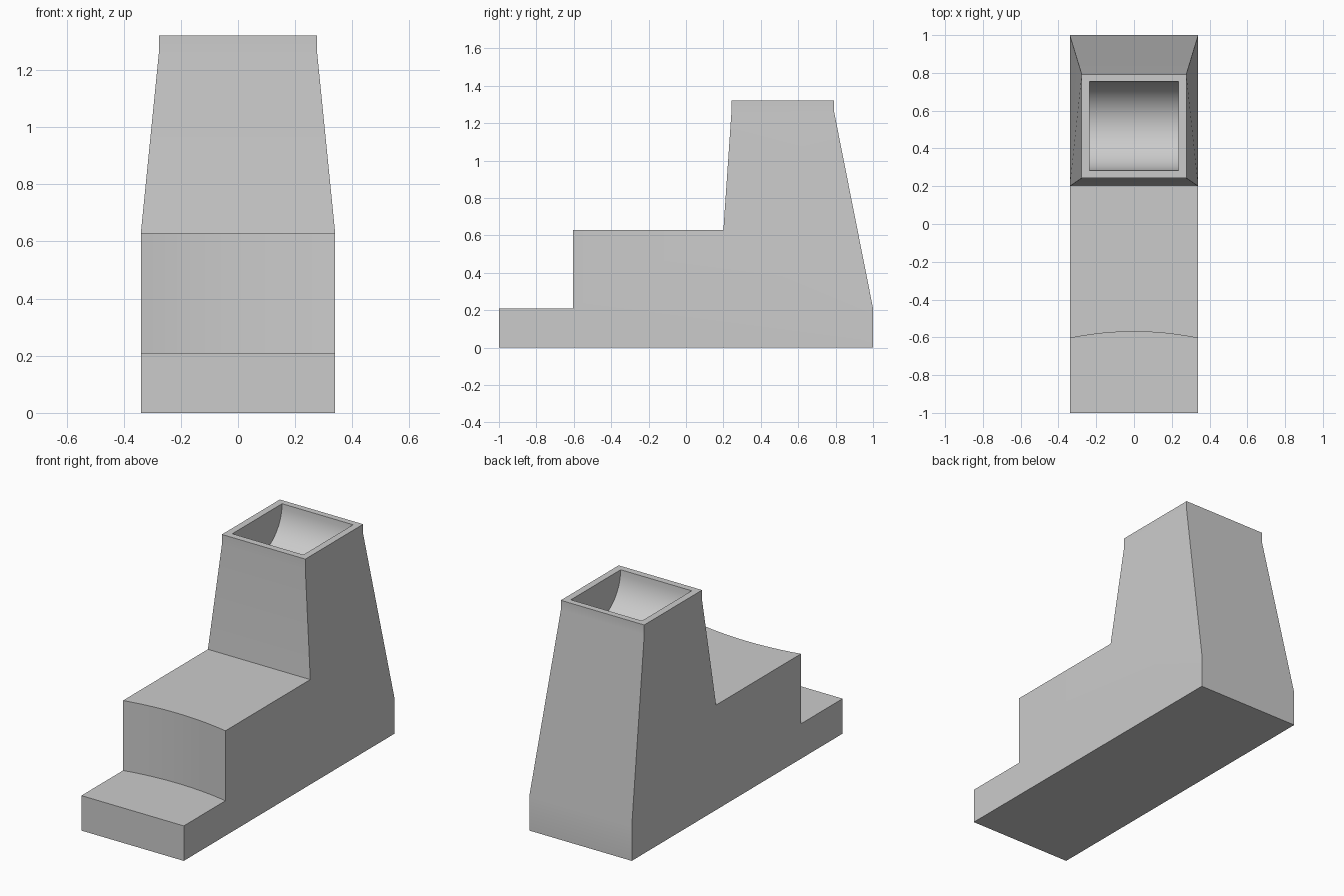
import bpy, bmesh, math

cube = bpy.data.objects.get("Cube")
if cube:
    bpy.data.objects.remove(cube, do_unlink=True)

# Plain grey material
grey = bpy.data.materials.new("plain grey")
grey.use_nodes = True
colour = (0.6, 0.6, 0.6, 1)
grey.diffuse_color = colour
bsdf = grey.node_tree.nodes["Principled BSDF"]
bsdf.inputs["Base Color"].default_value = colour
bsdf.inputs["Roughness"].default_value = 0.8

HALF = 0.34        # half width of the base
SAG = 0.035        # depth of the curved riser
bm = bmesh.new()


def row(half, y, z, sag=0.0, count=1):
    """A line of vertices across the width, bowed backwards by sag."""
    verts = []
    for i in range(count + 1):
        t = 2 * i / count - 1
        verts.append(bm.verts.new((half * t, y + sag * (1 - t * t), z)))
    return verts


def panel(a, b):
    """One face between two rows."""
    bm.faces.new(a + b[::-1])


def strip(a, b):
    """A run of quads between two rows of equal count."""
    for i in range(len(a) - 1):
        bm.faces.new((a[i], a[i + 1], b[i + 1], b[i]))


# Stepped base: rows run round the side outline
toe_bottom = row(HALF, -1, 0)
toe_top = row(HALF, -1, 0.21)
riser_bottom = row(HALF, -0.605, 0.21, SAG, 16)
riser_top = row(HALF, -0.605, 0.63, SAG, 16)
tower_front = row(HALF, 0.2, 0.63)
tower_back = row(HALF, 1, 0.21)
heel = row(HALF, 1, 0)
outline = [toe_bottom, toe_top, riser_bottom, riser_top,
           tower_front, tower_back, heel]

panel(toe_bottom, toe_top)
panel(toe_top, riser_bottom)
strip(riser_bottom, riser_top)
panel(riser_top, tower_front)
panel(tower_back, heel)
panel(heel, toe_bottom)
for end in (0, -1):
    bm.faces.new([r[end] for r in outline])

# Tapered tower with a short upright rim
lower = (tower_front, tower_back)
for z in (1.26, 1.32):
    upper = (row(0.277, 0.243, z), row(0.277, 0.792, z))
    for a, b in zip(lower, upper):
        panel(a, b)
    for end in (0, -1):
        bm.faces.new((lower[0][end], lower[1][end],
                      upper[1][end], upper[0][end]))
    lower = upper
rim_front, rim_back = lower

# Half-round trough sunk into the tower top
RADIUS, CENTRE, STEPS = 0.236, 0.519, 24
trough = []
for i in range(STEPS + 1):
    angle = math.pi * i / STEPS
    trough.append(row(0.236, CENTRE - RADIUS * math.cos(angle),
                      1.32 - RADIUS * math.sin(angle)))
for a, b in zip(trough, trough[1:]):
    strip(a, b)
panel(rim_front, trough[0])
panel(rim_back, trough[-1])
for end in (0, -1):
    bm.faces.new([r[end] for r in trough])
    bm.faces.new((rim_front[end], rim_back[end],
                  trough[-1][end], trough[0][end]))

bmesh.ops.recalc_face_normals(bm, faces=bm.faces[:])
mesh = bpy.data.meshes.new("stepped_body")
bm.to_mesh(mesh)
bm.free()
mesh.materials.append(grey)
body = bpy.data.objects.new("stepped_body", mesh)
bpy.context.collection.objects.link(body)

# Smooth the curved riser and trough, keep corners crisp
bpy.ops.object.select_all(action="DESELECT")
body.select_set(True)
bpy.context.view_layer.objects.active = body
bpy.ops.object.shade_smooth_by_angle(angle=math.radians(30))
